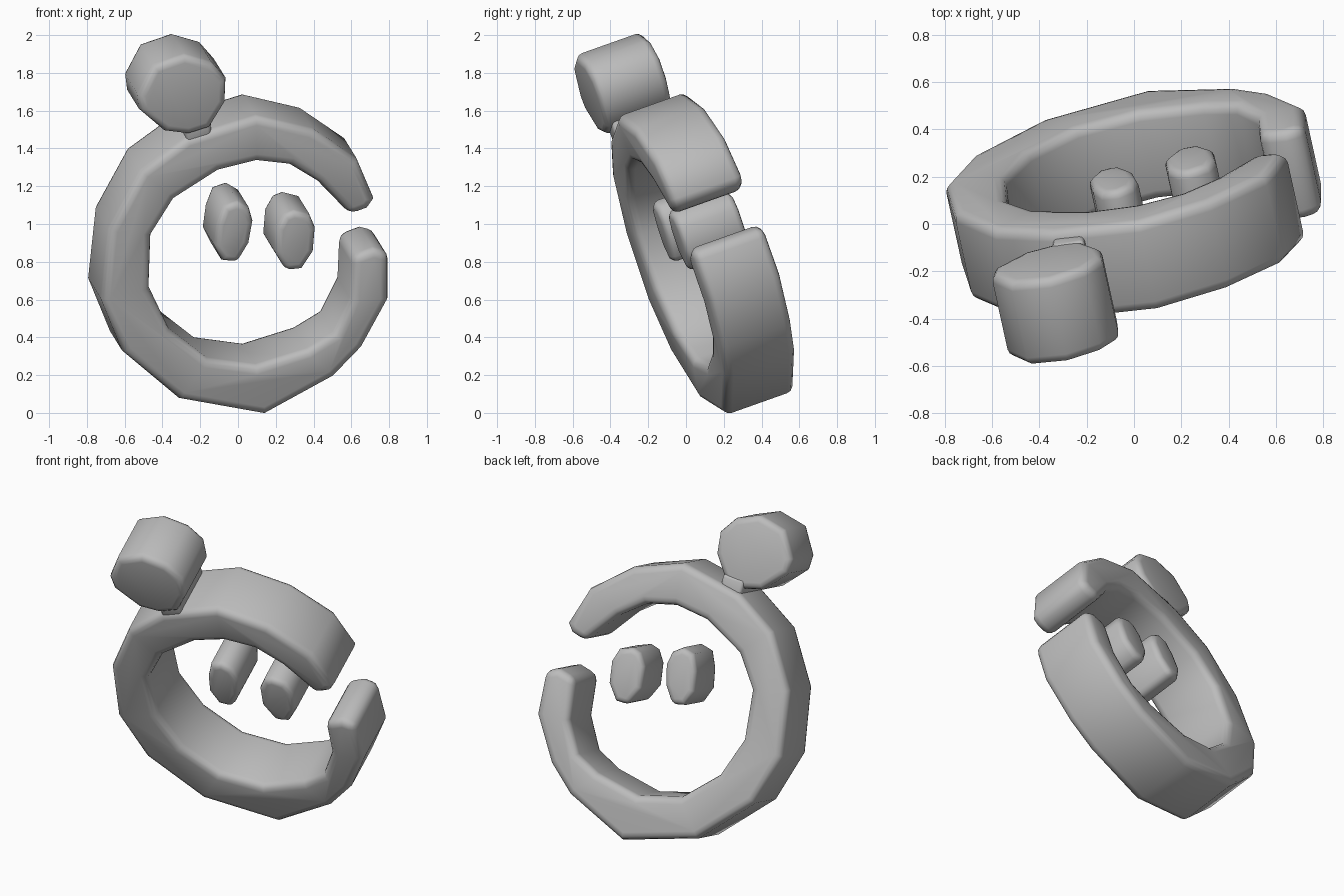
import bpy, bmesh, math
from mathutils import Vector

AXIS = Vector((-0.22, 1.0, 0.355))      # thickness direction, per unit of y

grey = bpy.data.materials.new("plain_grey")
grey.diffuse_color = (0.5, 0.5, 0.5, 1)


def slab(name, outline, depth, shift=0.0, bevel=0.04, grow=1.0, drop=0.0):
    """Extrude an outline, given in front view x/z, off the tilted front plane."""
    bm = bmesh.new()
    cx = sum(p[0] for p in outline) / len(outline)
    cz = sum(p[1] for p in outline) / len(outline)
    front = []
    for x, z in outline:
        x, z = cx + (x - cx) * grow, cz + (z - cz) * grow - drop
        front.append(Vector((x, 0.22 * x - 0.355 * z + 0.185 + shift, z)))
    face = bm.faces.new([bm.verts.new(p) for p in front])
    out = bmesh.ops.extrude_face_region(bm, geom=[face], use_keep_orig=True)
    moved = [v for v in out["geom"] if isinstance(v, bmesh.types.BMVert)]
    bmesh.ops.translate(bm, verts=moved, vec=AXIS * depth)
    bmesh.ops.recalc_face_normals(bm, faces=bm.faces)
    # round the rims and tips, keep the shallow outline corners
    sharp = [e for e in bm.edges if e.calc_face_angle(0) > math.radians(60)]
    bmesh.ops.bevel(bm, geom=sharp, offset=bevel, segments=3, profile=0.5,
                    affect='EDGES', clamp_overlap=True)
    me = bpy.data.meshes.new(name)
    bm.to_mesh(me)
    bm.free()
    me.materials.append(grey)
    ob = bpy.data.objects.new(name, me)
    bpy.context.collection.objects.link(ob)
    bpy.ops.object.select_all(action='DESELECT')
    ob.select_set(True)
    bpy.context.view_layer.objects.active = ob
    bpy.ops.object.shade_smooth_by_angle(angle=math.radians(60))
    return ob


# open ring: outer edge from upper tip round to lower tip, then inner edge back
slab("open_ring", [
    (0.725, 1.13), (0.635, 1.34), (0.40, 1.50), (0.10, 1.57), (-0.27, 1.455),
    (-0.51, 1.28), (-0.68, 0.97), (-0.72, 0.60), (-0.605, 0.32),
    (-0.305, 0.07), (0.145, -0.01), (0.51, 0.19), (0.66, 0.345), (0.80, 0.60),
    (0.80, 0.85), (0.72, 0.87), (0.61, 0.83), (0.60, 0.60), (0.51, 0.42),
    (0.37, 0.335), (0.10, 0.25), (-0.16, 0.285), (-0.36, 0.44), (-0.465, 0.66),
    (-0.455, 0.94), (-0.335, 1.13), (-0.10, 1.28), (0.10, 1.33),
    (0.28, 1.31), (0.43, 1.22), (0.60, 1.045), (0.69, 1.08)],
    0.375, -0.02, 0.045, 1.0, 0.004)

# round knob on the upper left, with its short neck
slab("knob", [
    (-0.52, 1.68), (-0.44, 1.83), (-0.28, 1.885), (-0.14, 1.845),
    (-0.065, 1.76), (-0.07, 1.64), (-0.15, 1.51), (-0.26, 1.475),
    (-0.38, 1.49), (-0.51, 1.60)], 0.355, -0.04, 0.04, 1.03)
slab("neck", [(-0.27, 1.42), (-0.14, 1.45), (-0.14, 1.55), (-0.28, 1.53)],
     0.33, -0.005, 0.02)

# two oval eyes
slab("left_eye", [
    (-0.105, 1.0), (-0.07, 1.09), (0.0, 1.115), (0.06, 1.08), (0.08, 1.01),
    (0.06, 0.90), (0.0, 0.80), (-0.08, 0.81), (-0.12, 0.89)],
    0.32, 0.03, 0.035, 1.03, 0.004)
slab("right_eye", [
    (0.21, 0.98), (0.25, 1.05), (0.30, 1.07), (0.38, 1.05), (0.41, 0.98),
    (0.40, 0.86), (0.34, 0.77), (0.26, 0.76), (0.20, 0.86)],
    0.32, 0.03, 0.035, 1.03, 0.008)
